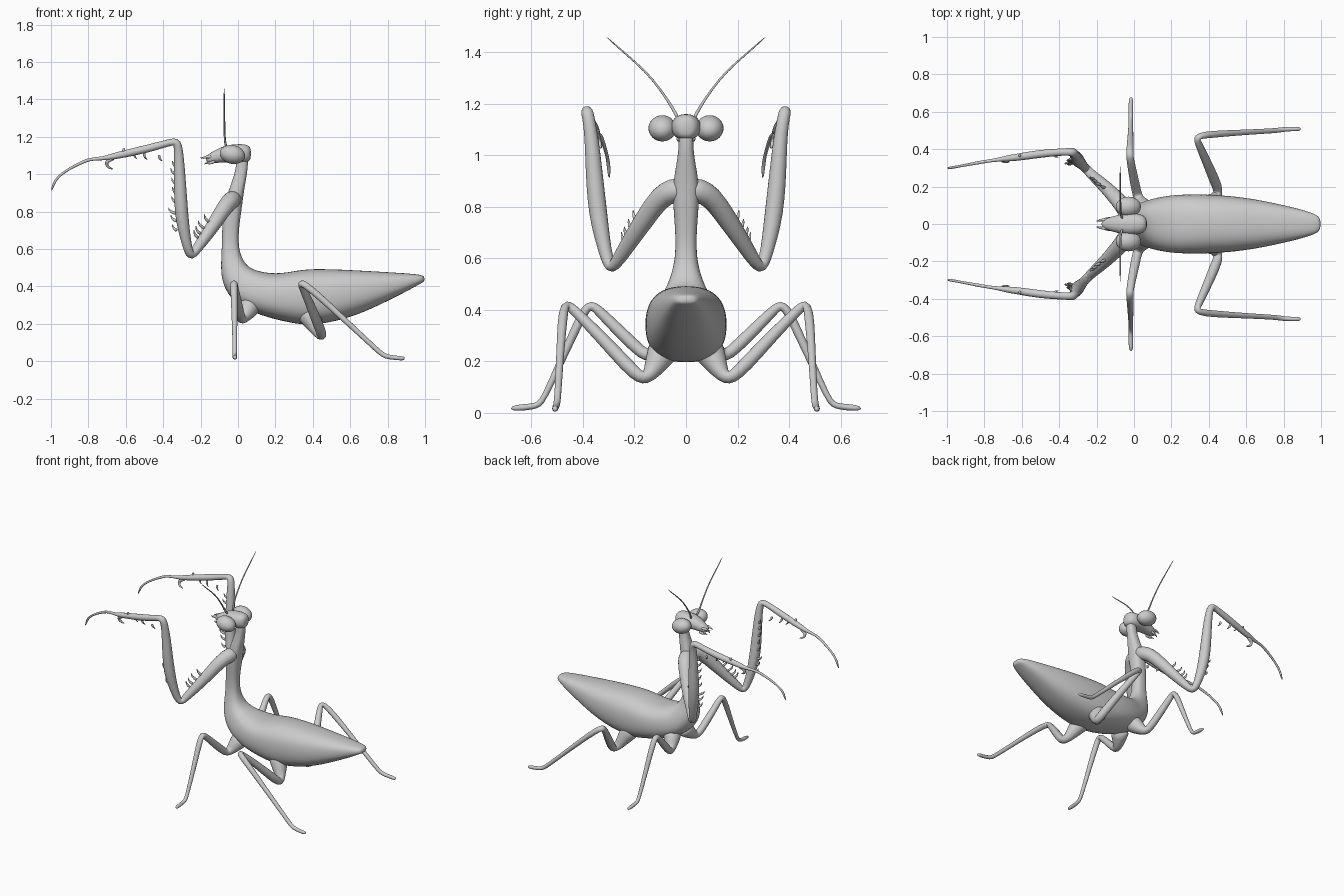
import bpy, bmesh, math
from mathutils import Vector, Matrix

grey = bpy.data.materials.new("soft_grey")
grey.diffuse_color = (0.6, 0.6, 0.6, 1)


def finish(bm, name, levels=1):
    bmesh.ops.recalc_face_normals(bm, faces=bm.faces)
    for f in bm.faces:
        f.smooth = True
    me = bpy.data.meshes.new(name)
    bm.to_mesh(me)
    bm.free()
    me.materials.append(grey)
    ob = bpy.data.objects.new(name, me)
    bpy.context.collection.objects.link(ob)
    if levels:
        ob.modifiers.new("smooth", 'SUBSURF').levels = levels
        ob.modifiers["smooth"].render_levels = levels
    return ob


def skin(bm, rings):
    for a, b in zip(rings, rings[1:]):
        n = len(a)
        for i in range(n):
            bm.faces.new((a[i], a[(i + 1) % n], b[(i + 1) % n], b[i]))
    bm.faces.new(rings[0])
    bm.faces.new(rings[-1])


def tube(bm, pts, sides=8):
    """Round tube through (x, y, z, radius) points."""
    P = [Vector(p[:3]) for p in pts]
    rings, prev, u = [], None, None
    for i, p in enumerate(P):
        a = (p - P[i - 1]).normalized() if i else (P[1] - p).normalized()
        b = (P[i + 1] - p).normalized() if i < len(P) - 1 else a
        t = (a + b).normalized()
        u = prev.rotation_difference(t) @ u if prev else t.orthogonal().normalized()
        prev, v = t, t.cross(u)
        r = pts[i][3]
        rings.append([bm.verts.new(p + r * (math.cos(k) * u + math.sin(k) * v))
                      for k in (2 * math.pi * j / sides for j in range(sides))])
    skin(bm, rings)


def mirrored_tubes(name, paths, levels=1, sides=8):
    for side, s in (("left", -1), ("right", 1)):
        bm = bmesh.new()
        for path in paths:
            tube(bm, [(x, s * y, z, r) for x, y, z, r in path], sides)
        finish(bm, f"{side}_{name}", levels)


def loft(name, rows, power, levels=2, sides=20):
    """Rows of (x, z, half width, half thickness) on the centre plane."""
    bm, rings = bmesh.new(), []
    P = [Vector((r[0], 0, r[1])) for r in rows]
    for i, p in enumerate(P):
        t = (P[min(i + 1, len(P) - 1)] - P[max(i - 1, 0)]).normalized()
        n = Vector((t.z, 0, -t.x))
        ring = []
        for j in range(sides):
            c, s = (f(2 * math.pi * j / sides) for f in (math.cos, math.sin))
            c, s = (math.copysign(abs(q) ** power, q) for q in (c, s))
            ring.append(bm.verts.new(p + Vector((0, rows[i][2] * c, 0)) + n * (rows[i][3] * s)))
        rings.append(ring)
    skin(bm, rings)
    return finish(bm, name, levels)


def ball(name, loc, size, tilt=0):
    bm = bmesh.new()
    m = Matrix.Translation(loc) @ Matrix.Rotation(tilt, 4, 'Y') @ Matrix.Diagonal((*size, 1))
    bmesh.ops.create_uvsphere(bm, u_segments=24, v_segments=16, radius=1, matrix=m)
    finish(bm, name, 0)


# abdomen sweeping up into the upright thorax and neck
loft("body", [
    (.998, .44, .03, .014), (.975, .44, .052, .024), (.9, .424, .077, .048),
    (.8, .403, .102, .076), (.6, .362, .145, .13), (.4, .342, .16, .155),
    (.3, .342, .16, .142), (.2, .347, .157, .122), (.1, .37, .138, .112),
    (.03, .405, .11, .105), (-.012, .46, .088, .085), (-.032, .52, .062, .062),
    (-.042, .6, .041, .045), (-.041, .7, .041, .044), (-.032, .8, .05, .05),
    (-.014, .89, .052, .043), (.008, .97, .036, .034), (.022, 1.04, .027, .032),
    (.025, 1.11, .03, .03)], .8)

# head with tapering snout
loft("head", [
    (.07, 1.11, .025, .03), (.05, 1.11, .05, .05), (0, 1.11, .06, .052),
    (-.06, 1.11, .056, .046), (-.11, 1.095, .042, .036), (-.15, 1.083, .03, .026),
    (-.172, 1.075, .018, .016)], .9)
for s, side in ((-1, "left"), (1, "right")):
    ball(side + "_eye", (-.03, s * .092, 1.105), (.068, .054, .05), .2)

# jaws and feelers beside the mouth
mirrored_tubes("jaw", [
    [(-.13, .025, 1.09, .012), (-.17, .022, 1.095, .008), (-.185, .02, 1.085, .006), (-.203, .014, 1.088, .002)],
    [(-.12, .03, 1.07, .012), (-.155, .028, 1.055, .007), (-.168, .02, 1.062, .005), (-.18, .014, 1.052, .002)]])

mirrored_tubes("antenna", [[
    (-.06, .03, 1.14, .009), (-.072, .046, 1.175, .007), (-.072, .1, 1.258, .005),
    (-.073, .16, 1.33, .005), (-.073, .23, 1.39, .004), (-.074, .315, 1.465, .003)]], 1, 6)

# raised grasping forelegs
coxa = [(-.02, .0, .87, .045), (-.03, .05, .865, .052), (-.06, .1, .84, .047),
        (-.11, .155, .76, .042), (-.17, .215, .67, .035), (-.225, .262, .595, .028),
        (-.248, .287, .562, .026), (-.262, .3, .58, .026), (-.275, .315, .63, .027),
        (-.295, .335, .73, .036), (-.305, .348, .83, .038), (-.31, .358, .95, .034),
        (-.314, .366, 1.06, .029), (-.318, .376, 1.13, .025), (-.325, .383, 1.165, .026),
        (-.342, .386, 1.176, .022), (-.39, .385, 1.162, .02), (-.5, .376, 1.132, .023),
        (-.6, .36, 1.11, .021), (-.68, .35, 1.092, .018), (-.715, .346, 1.085, .011),
        (-.79, .335, 1.08, .008), (-.82, .33, 1.07, .01), (-.9, .315, 1.032, .007),
        (-.965, .303, .985, .007), (-.985, .3, .95, .008), (-.998, .298, .91, .003)]
mirrored_tubes("foreleg", [coxa], 1, 10)

# curved spines along the forelegs
spines = []
for z, size in ((.70, .03), (.75, .04), (.79, .055), (.85, .035), (.9, .03), (.95, .035), (1.0, .04), (1.04, .03)):
    x, y = -.325, .34 + (z - .7) * .08
    spines.append([(x, y - .01, z, .014), (x - size * .5, y - .02, z + .005, .009),
                   (x - size * .8, y - .024, z + .018, .005), (x - size * .85, y - .026, z + .034, .002)])
for k, size in ((.0, .03), (.4, .038), (.75, .03), (1, .025)):
    x, y, z = -.15 - .06 * k, .19 + .045 * k, .74 - .085 * k
    spines.append([(x, y, z, .014), (x - size, y + .014, z + .025, .007), (x - size, y + .016, z + .05, .002)])
for x, size in ((-.42, .02), (-.5, .028), (-.555, .035), (-.61, .03)):
    z = 1.12 + (x + .5) * -.2
    spines.append([(x, .37, z, .012), (x - .004, .362, z - size, .008), (x + .018, .355, z - size - .016, .002)])
spines.append([(-.66, .35, 1.085, .016), (-.7, .345, 1.075, .015), (-.705, .338, 1.05, .011),
               (-.69, .332, 1.033, .008), (-.665, .33, 1.027, .003)])
mirrored_tubes("foreleg_spines", spines, 1, 6)

# walking legs: hip, knee, ankle, foot
mirrored_tubes("middle_leg", [[
    (.07, .05, .31, .07), (.05, .09, .27, .055), (.028, .128, .23, .032), (.018, .155, .222, .026),
    (.01, .19, .25, .027), (-.01, .29, .348, .024), (-.02, .345, .404, .021), (-.022, .368, .418, .02),
    (-.022, .39, .405, .02), (-.02, .43, .325, .019), (-.018, .49, .19, .015), (-.017, .55, .06, .012),
    (-.017, .57, .032, .013), (-.017, .6, .024, .012), (-.017, .64, .021, .014), (-.015, .682, .017, .009)]], 1, 10)
mirrored_tubes("hind_leg", [[
    (.37, .07, .27, .075), (.395, .1, .225, .06), (.425, .13, .165, .038), (.445, .155, .135, .027),
    (.45, .18, .138, .027), (.435, .225, .18, .03), (.385, .34, .305, .025), (.345, .43, .395, .021),
    (.335, .456, .417, .02), (.35, .472, .416, .02), (.42, .48, .36, .02), (.55, .488, .24, .016),
    (.7, .496, .1, .014), (.765, .5, .04, .014), (.79, .505, .025, .014), (.84, .508, .018, .012),
    (.87, .508, .016, .013), (.893, .508, .014, .009)]], 1, 10)
